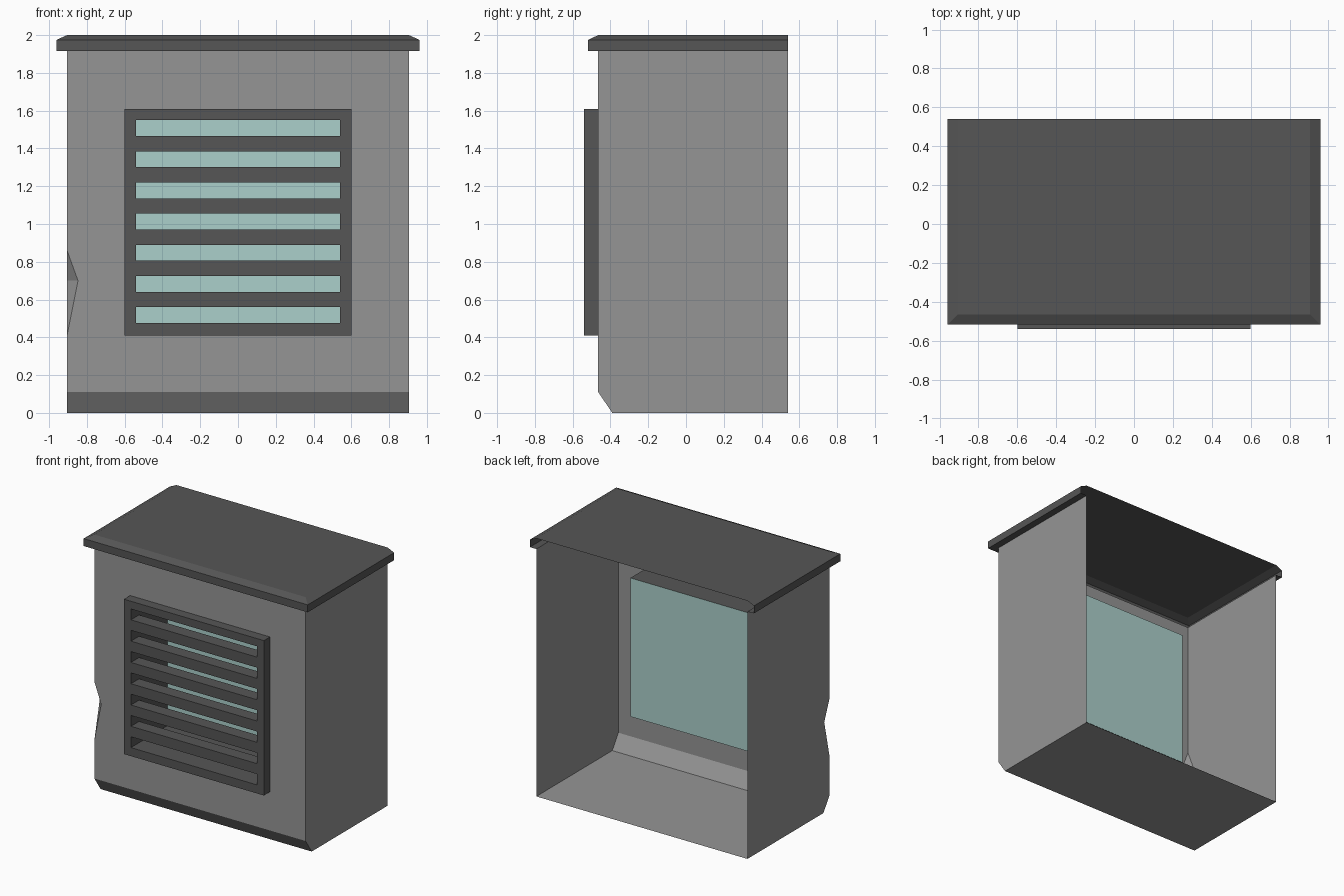
import bpy, bmesh

if "Cube" in bpy.data.objects:
    bpy.data.objects.remove(bpy.data.objects["Cube"])

# ---------- materials ----------
def material(name, rgb):
    m = bpy.data.materials.new(name)
    m.diffuse_color = (*rgb, 1)
    m.use_nodes = True
    m.node_tree.nodes["Principled BSDF"].inputs["Base Color"].default_value = m.diffuse_color
    return m

GREY = material("light_grey_metal", (0.30, 0.30, 0.30))
DARK = material("dark_grey_metal", (0.092, 0.092, 0.092))
TEAL = material("pale_teal", (0.41, 0.63, 0.60))

# ---------- helpers ----------
def make(name, mat, faces):
    """Mesh object from polygons given as point lists; shared points are welded."""
    bm = bmesh.new()
    for pts in faces:
        bm.faces.new([bm.verts.new(p) for p in pts])
    bmesh.ops.remove_doubles(bm, verts=bm.verts, dist=1e-5)
    me = bpy.data.meshes.new(name)
    bm.to_mesh(me)
    bm.free()
    me.materials.append(mat)
    ob = bpy.data.objects.new(name, me)
    bpy.context.collection.objects.link(ob)
    return ob

def skin(loops, closed):
    """Quads joining successive outlines."""
    out = []
    for a, b in zip(loops, loops[1:]):
        n = len(a)
        for i in range(n if closed else n - 1):
            j = (i + 1) % n
            out.append([a[i], a[j], b[j], b[i]])
    return out

def rect(hx, z0, z1, y):
    return [(-hx, y, z0), (hx, y, z0), (hx, y, z1), (-hx, y, z1)]

# ---------- dimensions ----------
W, FRONT, BACK, EAVE = 0.905, -0.465, 0.54, 1.917
TOE_Y, TOE_Z = -0.39, 0.11
HX, Z0, Z1 = 0.54, 0.476, 1.55           # duct opening
FACE, PANEL = -0.54, -0.09               # vent face and panel depth
DENT = [(-W, FRONT, 0.86), (-0.847, FRONT, 0.70), (-W, FRONT, 0.41)]
DENT_SIDE = (-W, -0.40, 0.70)

# ---------- cabinet shell, open at the back ----------
side = [(TOE_Y, 0), (BACK, 0), (BACK, EAVE), (FRONT, EAVE), (FRONT, TOE_Z)]
right = [(W, y, z) for y, z in side]
left = [(-W, y, z) for y, z in side]
left = left[:4] + [DENT[0], DENT_SIDE, DENT[2]] + left[4:]

def front(x0, x1, z0, z1):
    return [(x0, FRONT, z0), (x1, FRONT, z0), (x1, FRONT, z1), (x0, FRONT, z1)]

make("cabinet_shell", GREY, [
    right, left[::-1],
    front(-W, -HX, TOE_Z, EAVE) + DENT,              # dented front strip
    front(HX, W, TOE_Z, EAVE),
    front(-HX, HX, TOE_Z, Z0),
    front(-HX, HX, Z1, EAVE),
    [DENT[0], DENT_SIDE, DENT[1]],                   # dent facets
    [DENT[1], DENT_SIDE, DENT[2]],
    [(-W, TOE_Y, 0), (W, TOE_Y, 0), (W, FRONT, TOE_Z), (-W, FRONT, TOE_Z)],
    [(-W, BACK, 0), (W, BACK, 0), (W, TOE_Y, 0), (-W, TOE_Y, 0)],
])

# ---------- roof with overhang and bevelled edge, open at the back ----------
def u_path(hx, y, z):
    return [(-hx, BACK, z), (-hx, y, z), (hx, y, z), (hx, BACK, z)]

roof = [u_path(W, FRONT, EAVE), u_path(0.96, -0.518, EAVE),
        u_path(0.96, -0.518, 1.975), u_path(W, FRONT, 2.0)]
make("roof", DARK, skin(roof, False) + [roof[-1]])

# ---------- vent frame with its duct ----------
make("vent_frame", DARK, skin([
    rect(0.6, 0.41, 1.61, FRONT), rect(0.6, 0.41, 1.61, FACE),
    rect(HX, Z0, Z1, FACE), rect(HX, Z0, Z1, PANEL)], True))

# ---------- slats between the seven slots ----------
PITCH, SLOT, DEPTH = 0.165, 0.084, 0.10
slats = []
for i in range(6):
    z0 = Z0 + SLOT + i * PITCH
    z1 = z0 + PITCH - SLOT
    prof = [(FACE, z0), (FACE + DEPTH, z0), (FACE + DEPTH, z1), (FACE, z1)]
    ends = [[(x, y, z) for y, z in prof] for x in (-HX, HX)]
    slats += [q[::-1] for q in skin(ends, True)][::1]
slat_ob = make("vent_slats", DARK, slats)
bm = bmesh.new()
bm.from_mesh(slat_ob.data)
bmesh.ops.recalc_face_normals(bm, faces=bm.faces)
bm.to_mesh(slat_ob.data)
bm.free()

# ---------- teal panel behind the slats ----------
make("back_panel", TEAL, [rect(HX, Z0, Z1, PANEL)])
